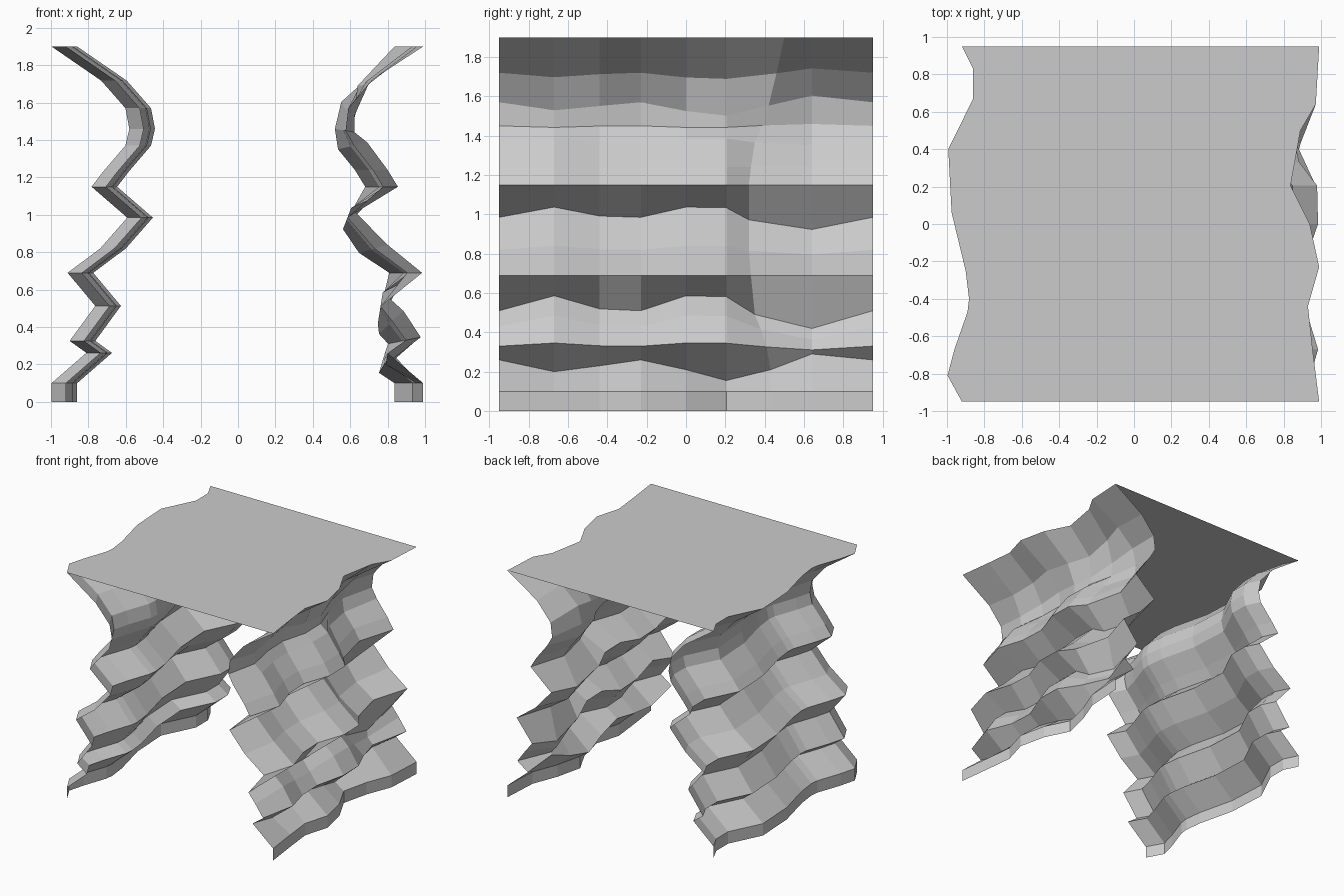
import bpy

if "Cube" in bpy.data.objects:
    bpy.data.objects.remove(bpy.data.objects["Cube"])


def mesh_object(name, verts, faces):
    mesh = bpy.data.meshes.new(name)
    mesh.from_pydata(verts, [], faces)
    mesh.update()
    obj = bpy.data.objects.new(name, mesh)
    bpy.context.collection.objects.link(obj)
    return obj


def sheet(name, columns, flip=False):
    """Quad sheet lofted through equally long columns of points."""
    n = len(columns[0])
    verts = [p for col in columns for p in col]
    faces = []
    for c in range(len(columns) - 1):
        for r in range(n - 1):
            q = [c * n + r, (c + 1) * n + r, (c + 1) * n + r + 1, c * n + r + 1]
            faces.append(q[::-1] if flip else q)
    return mesh_object(name, verts, faces)


# Left wall: one zigzag profile (x, z), slid sideways along the depth
profile = [(-.86, 0), (-.86, .1), (-.674, .262), (-.763, .326), (-.626, .513),
           (-.774, .69), (-.60, .82), (-.455, .985), (-.646, 1.15), (-.585, 1.23),
           (-.465, 1.37), (-.444, 1.46), (-.465, 1.57), (-.594, 1.717), (-.86, 1.9)]
slide = [(-.95, -.06), (-.81, -.137), (-.67, -.10), (-.47, -.03), (-.40, -.022),
         (-.25, -.04), (.06, -.115), (.40, -.133), (.67, 0), (.83, 0), (.95, -.06)]
left_columns = [[(x + s, y, z) for x, z in profile] for y, s in slide]
sheet("left_rock_wall", left_columns, flip=True)


# Right wall: a swells the ledges, b moves the base and rim
def right_profile(a, b):
    return [(.99 + b, 0), (.99 + b, .1),
            (.80 + .3 * b, None), (.897 + a, .33 + .2 * a),
            (.825 + .75 * a, .43 + .7 * a), (.762 + .15 * a, .51 + .95 * a),
            (.904 + a, .69), (.73 + .87 * a, .82 + .25 * a),
            (.585 + .25 * a, .985 + .65 * a), (.775 + a, 1.15),
            (.72 + a, 1.24), (.62 + .9 * a, 1.37 + .2 * a),
            (.575 + .6 * a, 1.45 - .1 * a), (.59 + .4 * a, 1.57 - .4 * a + .25 * b),
            (.715 + .5 * b, 1.72 - .25 * a + .08 * b), (.99 + b, 1.9)]


# depth, ledge swell, rim offset, height of the lowest groove
stations = [(-.95, 0, 0, .26), (-.67, .08, -.035, .20), (-.44, .01, -.06, .23),
            (-.23, 0, 0, .26), (0, .08, -.05, .21), (.205, .075, -.153, .155),
            (.33, -.02, -.10, .21), (.64, -.095, -.018, .29), (.95, 0, 0, .26)]
# the crease beside the bulge leans along the depth
lean = [.43, .43, .43, .41, .38, .35, .33, .32, .32, .32, .33, .35, .39, .42, .46, .5]
right_columns = []
for y, a, b, groove in stations:
    right_columns.append([(x, lean[i] if y == .33 else y, groove if z is None else z)
                          for i, (x, z) in enumerate(right_profile(a, b))])
sheet("right_rock_wall", right_columns)

# Flat top spanning both rims
rim = [c[-1] for c in right_columns] + [c[-1] for c in reversed(left_columns)]
mesh_object("flat_top", rim, [list(range(len(rim)))])
